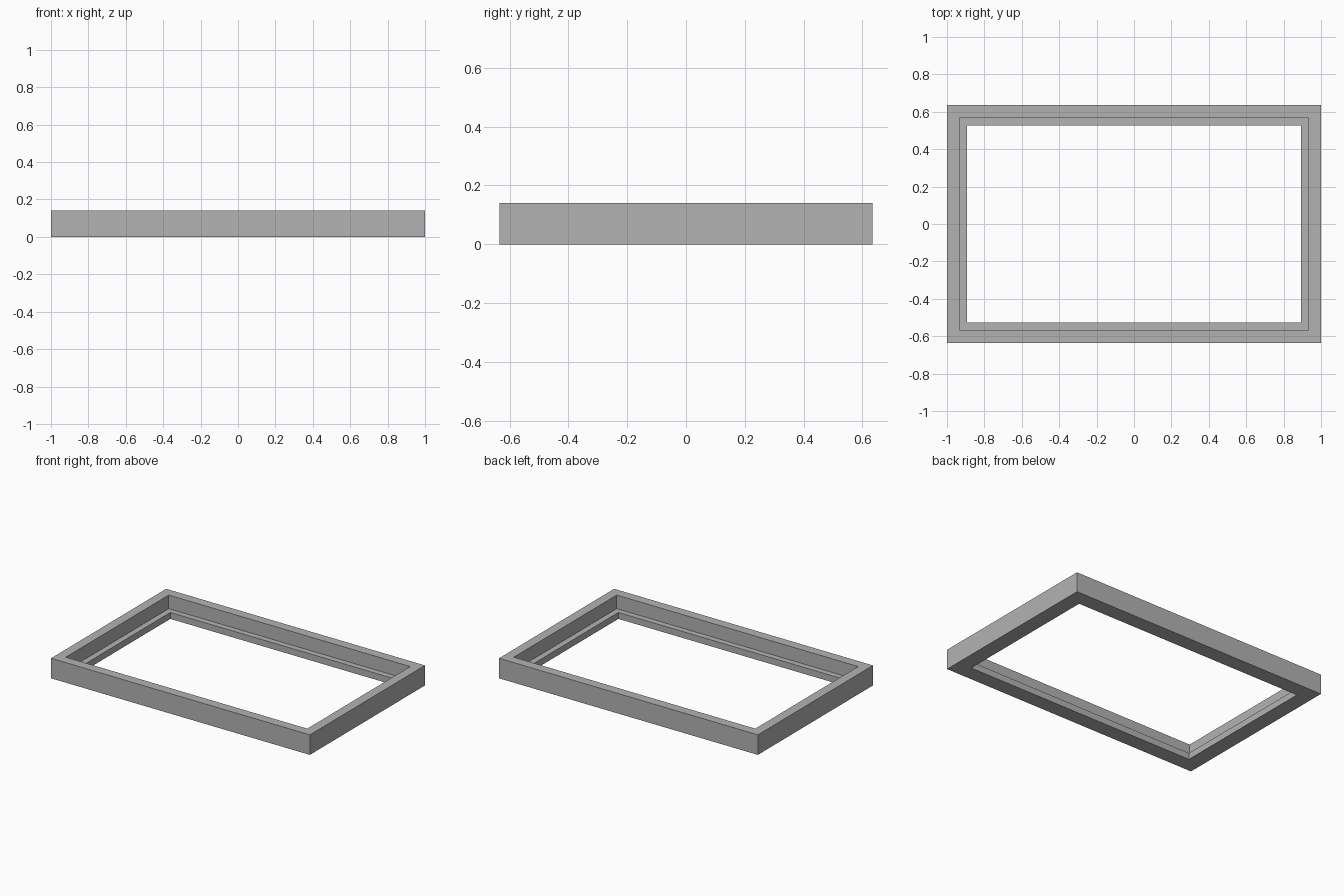
import bpy
import bmesh

cube = bpy.data.objects.get("Cube")
if cube:
    bpy.data.objects.remove(cube, do_unlink=True)

HALF_X, HALF_Y, HEIGHT = 1.0, 0.635, 0.14
REBATE, BORDER, LEDGE = 0.067, 0.108, 0.045

# Plain grey finish
grey = bpy.data.materials.new("grey")
grey.use_nodes = True
colour = (0.45, 0.45, 0.45, 1)
grey.diffuse_color = colour
grey.node_tree.nodes["Principled BSDF"].inputs["Base Color"].default_value = colour

# Stepped cross-section: (inset from the outer edge, height)
profile = [(0, 0), (0, HEIGHT), (REBATE, HEIGHT),
           (REBATE, LEDGE), (BORDER, LEDGE), (BORDER, 0)]
corners = [(-1, -1), (1, -1), (1, 1), (-1, 1)]

# Sweep the section round the rectangle with mitred corners
bm = bmesh.new()
rings = [[bm.verts.new((sx * (HALF_X - inset), sy * (HALF_Y - inset), z))
          for inset, z in profile] for sx, sy in corners]
for i, ring in enumerate(rings):
    following = rings[(i + 1) % len(rings)]
    for j in range(len(profile)):
        k = (j + 1) % len(profile)
        bm.faces.new((ring[j], following[j], following[k], ring[k]))
bmesh.ops.recalc_face_normals(bm, faces=bm.faces)

mesh = bpy.data.meshes.new("rebated_frame")
bm.to_mesh(mesh)
bm.free()
mesh.materials.append(grey)
frame = bpy.data.objects.new("rebated_frame", mesh)
bpy.context.collection.objects.link(frame)
